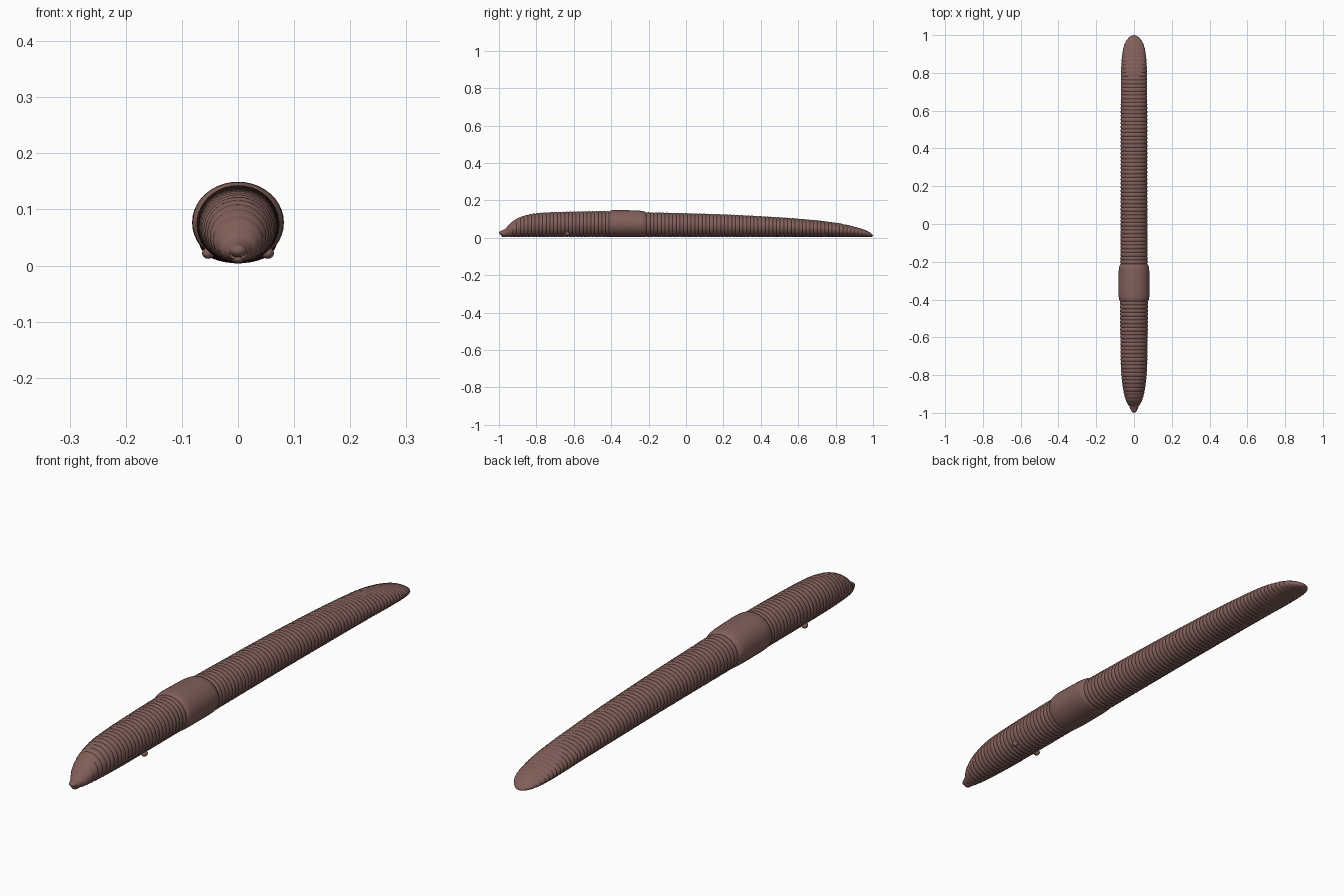
import bpy, bmesh, math
from mathutils import Vector

cube = bpy.data.objects.get("Cube")
if cube:
    bpy.data.objects.remove(cube)

skin = bpy.data.materials.new("brown_pink_skin")
skin.use_nodes = True
colour = (0.22, 0.115, 0.1, 1)
skin.diffuse_color = colour
skin.node_tree.nodes["Principled BSDF"].inputs["Base Color"].default_value = colour

# Body outline along y: (y, half width, top, bottom)
OUTLINE = [(-0.985, .017, .038, .009), (-.965, .026, .05, .006), (-.94, .041, .078, .005),
           (-.9, .053, .105, .004), (-.85, .062, .123, .004), (-.78, .069, .134, .004),
           (-.6, .073, .141, .004), (-.4, .074, .143, .004), (-.2, .073, .137, .004),
           (.2, .071, .126, .004), (.5, .071, .11, .004), (.7, .07, .094, .004),
           (.82, .069, .078, .004), (.9, .063, .06, .004), (.95, .052, .045, .004),
           (.98, .035, .031, .004), (.995, .017, .02, .006), (1.0, .003, .013, .01)]


def slope(i, k):
    a, b = OUTLINE[max(i - 1, 0)], OUTLINE[min(i + 1, len(OUTLINE) - 1)]
    return (b[k] - a[k]) / (b[0] - a[0])


def outline(y):
    """Smooth half width, top and bottom at y."""
    i = 0
    while i < len(OUTLINE) - 2 and y > OUTLINE[i + 1][0]:
        i += 1
    a, b = OUTLINE[i], OUTLINE[i + 1]
    d = b[0] - a[0]
    t = (y - a[0]) / d
    return [(2*t**3 - 3*t*t + 1) * a[k] + (t**3 - 2*t*t + t) * d * slope(i, k)
            + (3*t*t - 2*t**3) * b[k] + (t**3 - t*t) * d * slope(i + 1, k) for k in (1, 2, 3)]


def finish(name, bm, angle=40):
    bmesh.ops.recalc_face_normals(bm, faces=bm.faces)
    mesh = bpy.data.meshes.new(name)
    bm.to_mesh(mesh)
    bm.free()
    mesh.materials.append(skin)
    ob = bpy.data.objects.new(name, mesh)
    bpy.context.collection.objects.link(ob)
    bpy.ops.object.select_all(action='DESELECT')
    ob.select_set(True)
    bpy.context.view_layer.objects.active = ob
    bpy.ops.object.shade_smooth_by_angle(angle=math.radians(angle))
    return ob


def loft(name, stations, sides=40):
    """Skin elliptical rings given as (y, half width, top, bottom)."""
    bm = bmesh.new()
    rings = []
    for y, w, top, bottom in stations:
        mid, r = (top + bottom) / 2, (top - bottom) / 2
        rings.append([bm.verts.new((w * math.cos(a), y, mid + r * math.sin(a)))
                      for a in (math.tau * i / sides for i in range(sides))])
    for p, q in zip(rings, rings[1:]):
        for i in range(sides):
            j = (i + 1) % sides
            bm.faces.new((p[i], p[j], q[j], q[i]))
    bm.faces.new(rings[0])
    bm.faces.new(rings[-1])
    return finish(name, bm)


# Ringed body: each segment bulges between two narrow grooves
SEGMENTS, STEPS = 100, 6
START, END = OUTLINE[0][0], OUTLINE[-1][0]
stations = []
for n in range(SEGMENTS * STEPS + 1):
    y = START + (END - START) * n / (SEGMENTS * STEPS)
    w, top, bottom = outline(y)
    bulge = math.sin(math.pi * (n % STEPS) / STEPS) ** 0.6
    k = 1 - 0.045 * (1 - bulge)
    mid, r = (top + bottom) / 2, (top - bottom) / 2
    stations.append((y, w * k, mid + r * k, mid - r * k))
loft("ringed_body", stations)

# Smooth swollen band around the front third
band = []
FRONT, BACK, COUNT = -.412, -.212, 24
for n in range(COUNT + 1):
    u = n / COUNT
    y = FRONT + (BACK - FRONT) * u
    w, top, bottom = outline(y)
    swell = (1 - abs(2 * u - 1) ** 6) ** 0.6
    band.append((y, w - .003 + .011 * swell, top - .003 + .01 * swell, bottom + .002 - .002 * swell))
loft("smooth_band", band)


def blob(name, centre, size):
    bm = bmesh.new()
    bmesh.ops.create_uvsphere(bm, u_segments=20, v_segments=12, radius=1)
    for v in bm.verts:
        v.co = Vector(c + s * x for c, s, x in zip(centre, size, v.co))
    finish(name, bm, 60)


# Snout lobe over the mouth, with a lower lip
blob("snout_lobe", (0, -.978, .027), (.017, .022, .013))
blob("lower_lip", (0, -.972, .011), (.012, .016, .007))

# Paired pore swellings low on the sides
for side, x in (("left", 1), ("right", -1)):
    blob(side + "_pore", (x * .053, -.635, .022), (.011, .013, .01))
